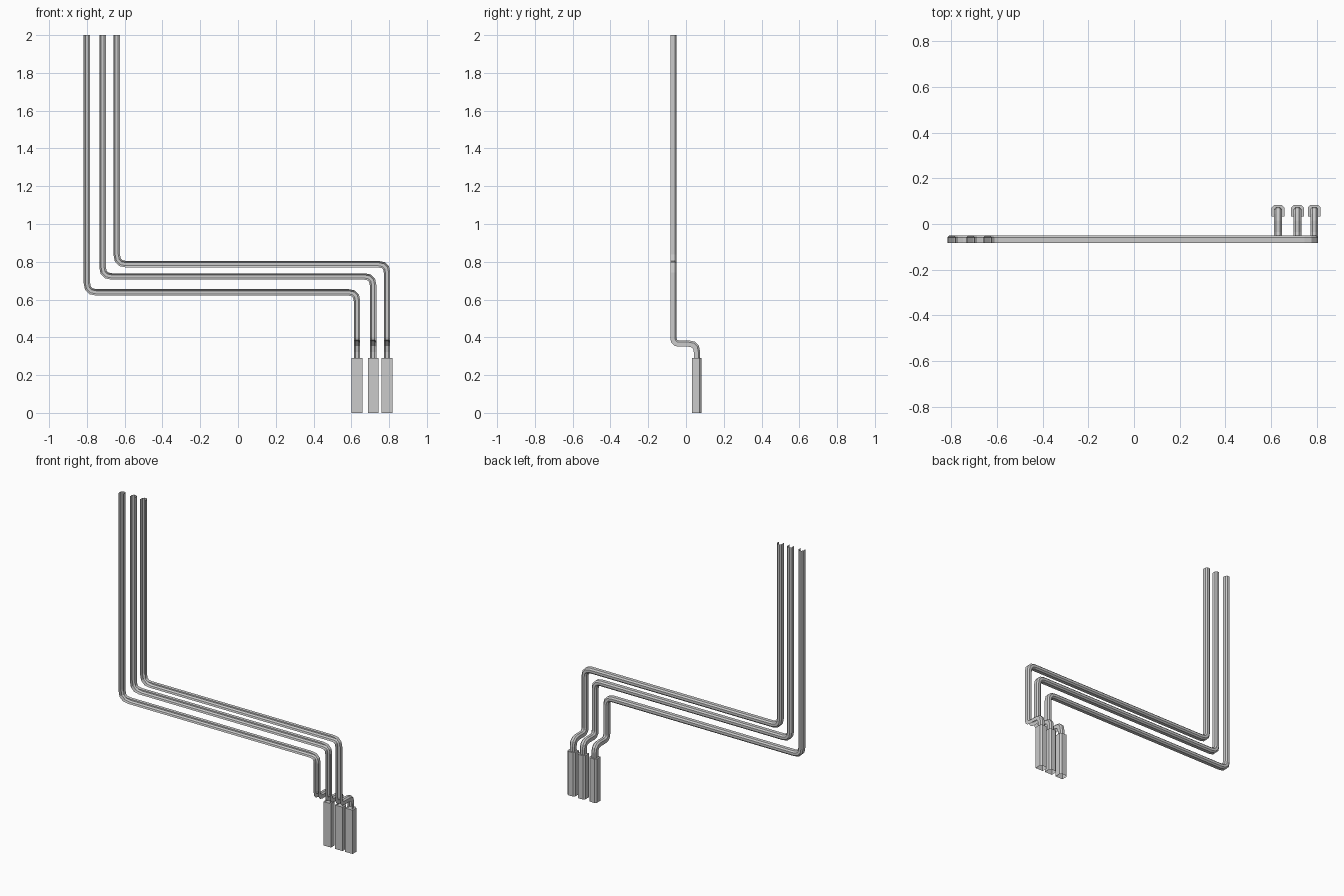
import bpy
from mathutils import Vector

if "Cube" in bpy.data.objects:
    bpy.data.objects.remove(bpy.data.objects["Cube"])


def make_object(name, verts, faces):
    mesh = bpy.data.meshes.new(name)
    mesh.from_pydata([tuple(v) for v in verts], [], faces)
    mesh.update()
    obj = bpy.data.objects.new(name, mesh)
    bpy.context.collection.objects.link(obj)
    return obj


def round_corners(points, radii, steps=3):
    # replace every inner corner with a short low-poly curve
    path = [points[0]]
    for a, b, c, r in zip(points, points[1:], points[2:], radii):
        p = b + (a - b).normalized() * r
        q = b + (c - b).normalized() * r
        for i in range(steps + 1):
            t = i / steps
            path.append(p * (1 - t) ** 2 + b * 2 * t * (1 - t) + q * t ** 2)
    return path + [points[-1]]


def channel(half, front, back, chamfer):
    # U-shaped section, chamfered at the back, straight at the front
    return [(half, front), (half, back - chamfer), (half - chamfer, back),
            (chamfer - half, back), (-half, back - chamfer), (-half, front)]


def sweep(name, path, profile):
    # slide the section along the path, mitring it at each point
    ring = [path[0] + Vector((x, y, 0)) for x, y in profile]
    verts = list(ring)
    n = len(profile)
    for i in range(1, len(path)):
        d = (path[i] - path[i - 1]).normalized()
        nxt = (path[i + 1] - path[i]).normalized() if i + 1 < len(path) else d
        plane = (d + nxt).normalized()
        ring = [v + d * ((path[i] - v).dot(plane) / d.dot(plane)) for v in ring]
        verts += ring
    faces = [(k * n + j, k * n + j + 1, (k + 1) * n + j + 1, (k + 1) * n + j)
             for k in range(len(path) - 1) for j in range(n - 1)]
    return make_object(name, verts, faces)


def socket(name, x):
    # chamfered box with a closed top and front, open underneath
    prof = channel(0.028, 0.033, 0.083, 0.011)
    n = len(prof)
    verts = [(x + px, py, z) for z in (0.0, 0.29) for px, py in prof]
    faces = [(j, (j + 1) % n, (j + 1) % n + n, j + n) for j in range(n)]
    faces.append(tuple(range(n, 2 * n)))
    return make_object(name, verts, faces)


# three nested pipes: riser x, horizontal run z, lower drop x
RUNS = [(-0.80, 0.638, 0.63), (-0.717, 0.722, 0.715), (-0.642, 0.787, 0.789)]
PIPE = channel(0.017, -0.0165, 0.0165, 0.009)
Y_FRONT, Y_BACK, Z_JOG = -0.0665, 0.058, 0.367

for i, (x0, z, x1) in enumerate(RUNS, 1):
    corners = [Vector(p) for p in (
        (x0, Y_FRONT, 2.0), (x0, Y_FRONT, z), (x1, Y_FRONT, z),
        (x1, Y_FRONT, Z_JOG), (x1, Y_BACK, Z_JOG), (x1, Y_BACK, 0.285))]
    sweep(f"pipe_{i}", round_corners(corners, (0.05, 0.045, 0.03, 0.045)), PIPE)
    socket(f"socket_box_{i}", x1)
